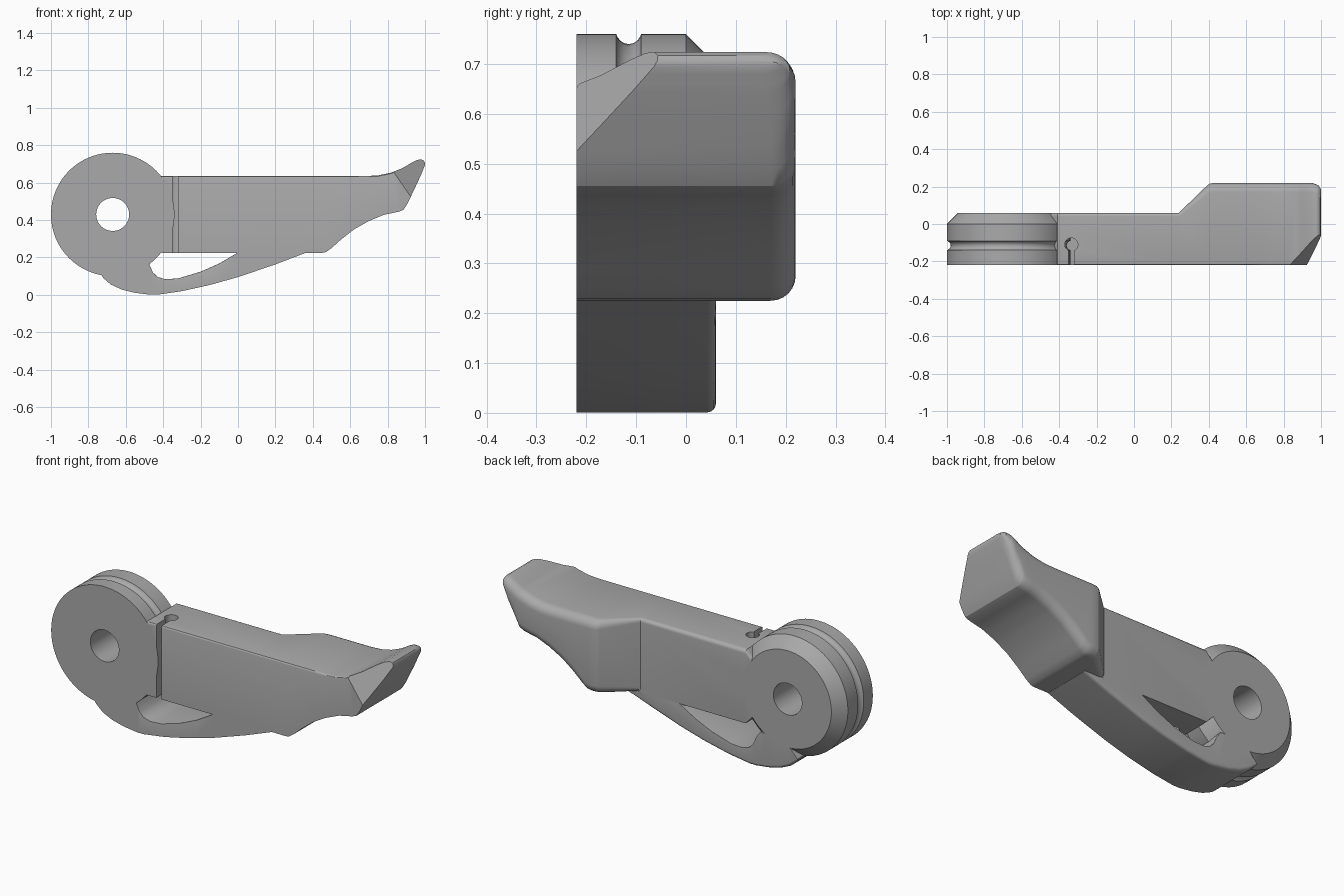
import bpy, bmesh, math
from mathutils import Vector

if "Cube" in bpy.data.objects:
    bpy.data.objects.remove(bpy.data.objects["Cube"])

FRONT, BACK = -0.22, 0.06

grey = bpy.data.materials.new("satin_grey")
grey.use_nodes = True
grey.diffuse_color = (0.4, 0.4, 0.4, 1)
grey.node_tree.nodes["Principled BSDF"].inputs["Base Color"].default_value = (0.4, 0.4, 0.4, 1)


def interp(keys, x):
    """Piecewise linear lookup in a list of (x, value)."""
    for (xa, a), (xb, b) in zip(keys, keys[1:]):
        if x <= xb:
            return a + (b - a) * max(0, x - xa) / (xb - xa)
    return keys[-1][1]


def skin(name, rings, loop=False):
    """Bridge closed rings of points; cap the ends unless the rings loop."""
    bm = bmesh.new()
    rows = [[bm.verts.new(p) for p in ring] for ring in rings]
    n = len(rows[0])
    pairs = list(zip(rows, rows[1:])) + ([(rows[-1], rows[0])] if loop else [])
    for a, b in pairs:
        for i in range(n):
            j = (i + 1) % n
            bm.faces.new((a[i], a[j], b[j], b[i]))
    if not loop:
        bm.faces.new(rows[0])
        bm.faces.new(rows[-1])
    bmesh.ops.recalc_face_normals(bm, faces=bm.faces)
    mesh = bpy.data.meshes.new(name)
    bm.to_mesh(mesh)
    bm.free()
    mesh.materials.append(grey)
    obj = bpy.data.objects.new(name, mesh)
    bpy.context.collection.objects.link(obj)
    return obj


def corner(y, z, ry, rz, start, steps=6):
    """Quarter ellipse of (y, z) points around a corner centre."""
    angles = [math.radians(start + 90 * i / steps) for i in range(steps + 1)]
    return [(y + ry * math.cos(a), z + rz * math.sin(a)) for a in angles]


def rounded_loft(name, low, high, back, r_low, r_high, r_front):
    """Loft rounded cross sections along x between a low and a high curve."""
    xs = sorted({x for keys in (low, high, back, r_low) for x, _ in keys})
    rings = []
    for x in xs:
        zb, zt, yb = interp(low, x), interp(high, x), interp(back, x)
        rb, rt = interp(r_low, x), interp(r_high, x)

        def stretch(keys, r):
            e = 0.012
            slope = (interp(keys, x + e) - interp(keys, x - e)) / (2 * e)
            return min(r * math.hypot(1, slope), 0.48 * (zt - zb))
        zrb, zrt = stretch(low, rb), stretch(high, rt)
        zrf = min(r_front, 0.48 * (zt - zb))
        ring = [(FRONT, zb)]
        ring += corner(yb - rb, zb + zrb, rb, zrb, -90)
        ring += corner(yb - rt, zt - zrt, rt, zrt, 0)
        ring += corner(FRONT + r_front, zt - zrf, r_front, zrf, 90, 3)
        rings.append([(x, y, z) for y, z in ring])
    return skin(name, rings)


def boolean(target, other, operation):
    mod = target.modifiers.new(operation.lower(), 'BOOLEAN')
    mod.object, mod.operation, mod.solver = other, operation, 'EXACT'
    bpy.context.view_layer.update()
    result = bpy.data.meshes.new_from_object(
        target.evaluated_get(bpy.context.evaluated_depsgraph_get()))
    target.modifiers.clear()
    target.data = result
    bpy.data.objects.remove(other)


# Beam that widens into the upturned thumb blade
blade_low = [(-0.48, 0.3), (-0.41, 0.225), (0.45, 0.225), (0.47, 0.229), (0.5, 0.25),
             (0.55, 0.295), (0.62, 0.35), (0.7, 0.395), (0.78, 0.428), (0.86, 0.445),
             (0.885, 0.455), (0.905, 0.485), (0.95, 0.58), (0.98, 0.645), (1.0, 0.695)]
blade_high = [(-0.48, 0.56), (-0.41, 0.635), (0.68, 0.635), (0.75, 0.639), (0.82, 0.654),
              (0.88, 0.678), (0.93, 0.708), (0.96, 0.722), (0.98, 0.724), (0.994, 0.717),
              (1.0, 0.706)]
blade_back = [(-0.48, BACK), (0.24, BACK), (0.39, 0.205), (0.405, 0.216), (0.43, 0.22),
              (0.95, 0.22), (0.985, 0.208), (1.0, 0.185)]
lever = rounded_loft("lever", blade_low, blade_high, blade_back,
                     [(-0.48, 0.001), (0.24, 0.001), (0.25, 0.03), (0.41, 0.05)],
                     [(-0.48, 0.02), (0.24, 0.02), (0.41, 0.05)], 0.01)

# Slanted facet on the front corner of the tip
bm = bmesh.new()
bm.from_mesh(lever.data)
cut = bmesh.ops.bisect_plane(bm, geom=bm.verts[:] + bm.edges[:] + bm.faces[:],
                             plane_co=Vector((1.0, -0.05, 0.72)),
                             plane_no=Vector((0.196, -0.244, 0.136)), clear_outer=True)
rim = [e for e in cut["geom_cut"] if isinstance(e, bmesh.types.BMEdge)]
bmesh.ops.holes_fill(bm, edges=rim, sides=0)
bmesh.ops.recalc_face_normals(bm, faces=bm.faces)
bm.to_mesh(lever.data)
bm.free()

# Curved lower arm below the teardrop opening
arm_low = [(-0.73, 0.105), (-0.72, 0.09), (-0.68, 0.055), (-0.62, 0.028), (-0.55, 0.011),
           (-0.47, 0.001), (-0.43, 0.001), (-0.3, 0.02), (-0.15, 0.053), (0.0, 0.095),
           (0.2, 0.163), (0.36, 0.224)]
arm_high = [(-0.73, 0.11), (-0.65, 0.2), (-0.5, 0.2), (-0.475, 0.165), (-0.455, 0.12),
            (-0.43, 0.096), (-0.39, 0.084), (-0.32, 0.088), (-0.2, 0.124), (-0.1, 0.168),
            (0.0, 0.227), (0.36, 0.23)]
arm = rounded_loft("lower_arm", arm_low, arm_high, [(-0.73, BACK), (0.36, BACK)],
                   [(-0.73, 0.018), (0.36, 0.018)], [(-0.73, 0.001), (0.36, 0.001)], 0.001)

# Pivot disc with bore, cable groove and chamfered back rim
groove = [(-0.115 + 0.025 * math.cos(a), 0.335 - 0.025 * math.sin(a))
          for a in (math.pi * (1 - i / 8) for i in range(9))]
groove = [(y, min(r, 0.33)) for y, r in groove]
section = [(FRONT, 0.088), (FRONT, 0.33)] + groove + [(0, 0.33), (BACK, 0.27), (BACK, 0.088)]
turns = [2 * math.pi * i / 96 for i in range(96)]
disc = skin("pivot_disc", [[(-0.67 + r * math.cos(t), y, 0.43 + r * math.sin(t))
                            for y, r in section] for t in turns], loop=True)

# Keyhole slot through the beam
hole = skin("hole_cutter", [[(-0.335 + 0.035 * math.cos(t), -0.11 + 0.035 * math.sin(t), z)
                             for t in turns[::3]] for z in (0.2, 0.7)])
slot = skin("slot_cutter", [[(x, y, z) for x, y in ((-0.35, -0.3), (-0.32, -0.3),
                             (-0.32, -0.11), (-0.35, -0.11))] for z in (0.2, 0.7)])
for cutter in (hole, slot):
    cutter.hide_render = True
    boolean(lever, cutter, 'DIFFERENCE')

# Merge into a single solid lever
for part in (arm, disc):
    boolean(lever, part, 'UNION')

bpy.ops.object.select_all(action='DESELECT')
lever.select_set(True)
bpy.context.view_layer.objects.active = lever
bpy.ops.object.shade_smooth_by_angle(angle=math.radians(30))
